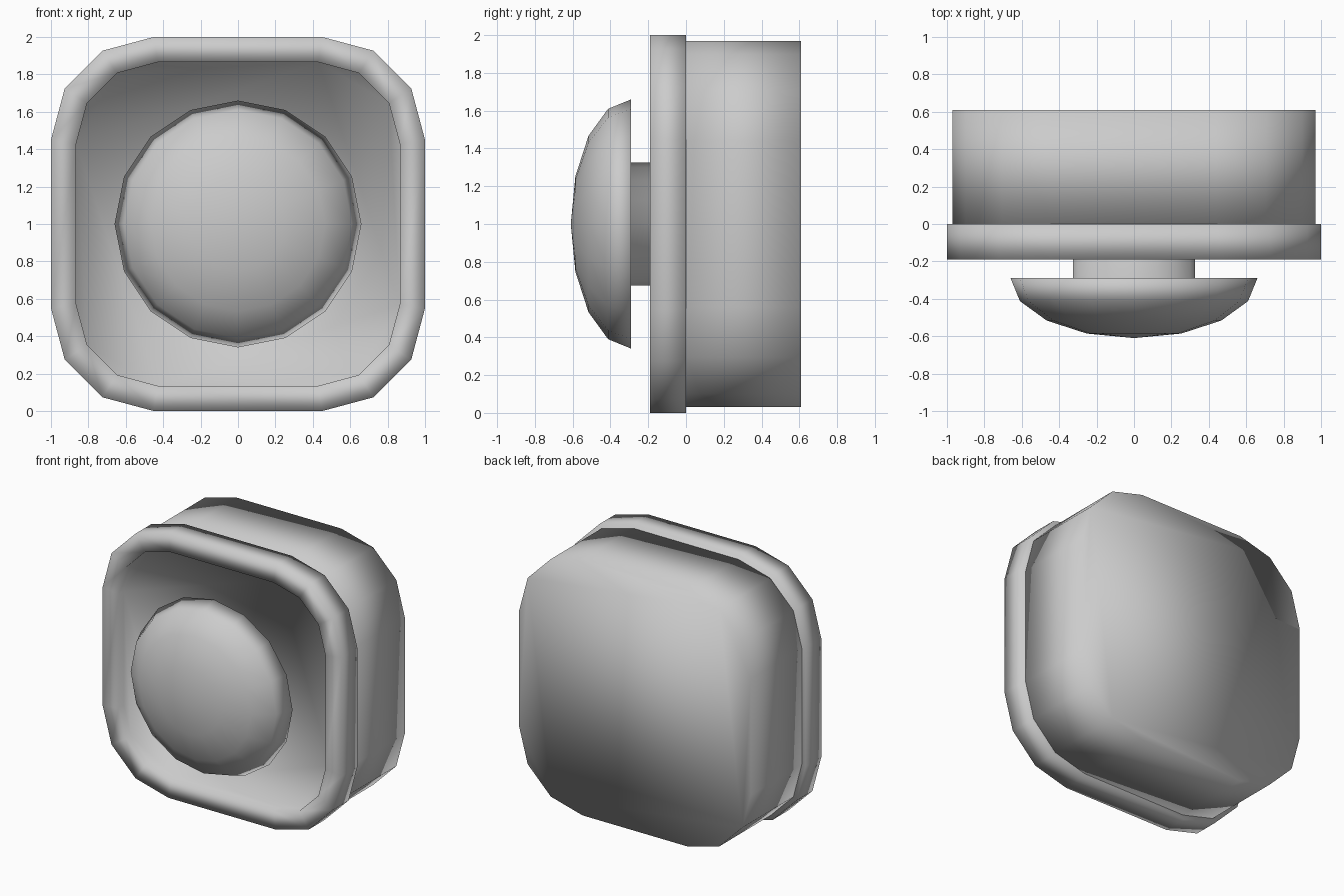
import bpy
import bmesh
import math

cube = bpy.data.objects.get("Cube")
if cube:
    bpy.data.objects.remove(cube, do_unlink=True)

GREY = (0.6, 0.6, 0.6, 1.0)
grey = bpy.data.materials.new("plain grey")
grey.use_nodes = True
grey.diffuse_color = GREY
grey.node_tree.nodes["Principled BSDF"].inputs["Base Color"].default_value = GREY

MID_Z = 1.0
SIDES = 16


def rounded_square(half, flat):
    """Outline with four straight sides and three-facet corners."""
    points = []
    radius = half - flat
    for corner in range(4):
        mid = math.radians(45 + 90 * corner)
        cx = math.copysign(flat, math.cos(mid))
        cz = math.copysign(flat, math.sin(mid))
        for step in range(4):
            a = math.radians(90 * corner + 30 * step)
            points.append((cx + radius * math.cos(a), cz + radius * math.sin(a)))
    return points


def circle(radius):
    return [(radius * math.cos(math.tau * i / SIDES),
             radius * math.sin(math.tau * i / SIDES)) for i in range(SIDES)]


def loft(name, sections, cap_last=True):
    """Closed, smooth solid through a series of (y, outline) sections."""
    bm = bmesh.new()
    loops = [[bm.verts.new((x, y, MID_Z + z)) for x, z in outline]
             for y, outline in sections]
    for a, b in zip(loops, loops[1:]):
        n = len(a)
        for i in range(n):
            j = (i + 1) % n
            bm.faces.new((a[i], a[j], b[j], b[i]))
    bm.faces.new(loops[0])
    if cap_last:
        bm.faces.new(loops[-1])
    # Collapse a zero-radius end to a single pole
    bmesh.ops.remove_doubles(bm, verts=bm.verts, dist=0.0001)
    bmesh.ops.recalc_face_normals(bm, faces=bm.faces)
    for face in bm.faces:
        face.smooth = True
    mesh = bpy.data.meshes.new(name)
    bm.to_mesh(mesh)
    bm.free()
    mesh.materials.append(grey)
    obj = bpy.data.objects.new(name, mesh)
    bpy.context.collection.objects.link(obj)


# Front rim with a shallow recessed floor
outer = rounded_square(1.0, 0.45)
inner = rounded_square(0.865, 0.43)
RIM_FRONT = -0.19
FLOOR = -0.13
loft("rim_and_recess", [(FLOOR, inner), (RIM_FRONT, inner),
                        (RIM_FRONT, outer), (0.0, outer)])

# Housing behind the rim
body = rounded_square(0.97, 0.44)
loft("housing", [(0.0, body), (0.61, body)])

# Domed push button and its stem in one piece
BUTTON_BACK = -0.29
RADIUS, DEPTH, RINGS = 0.66, 0.32, 4
button = [(-0.05, circle(0.325)), (BUTTON_BACK, circle(0.325))]
for ring in range(RINGS + 1):
    a = math.pi / 2 * ring / RINGS
    button.append((BUTTON_BACK - DEPTH * math.sin(a), circle(RADIUS * math.cos(a))))
loft("push_button", button, cap_last=False)
